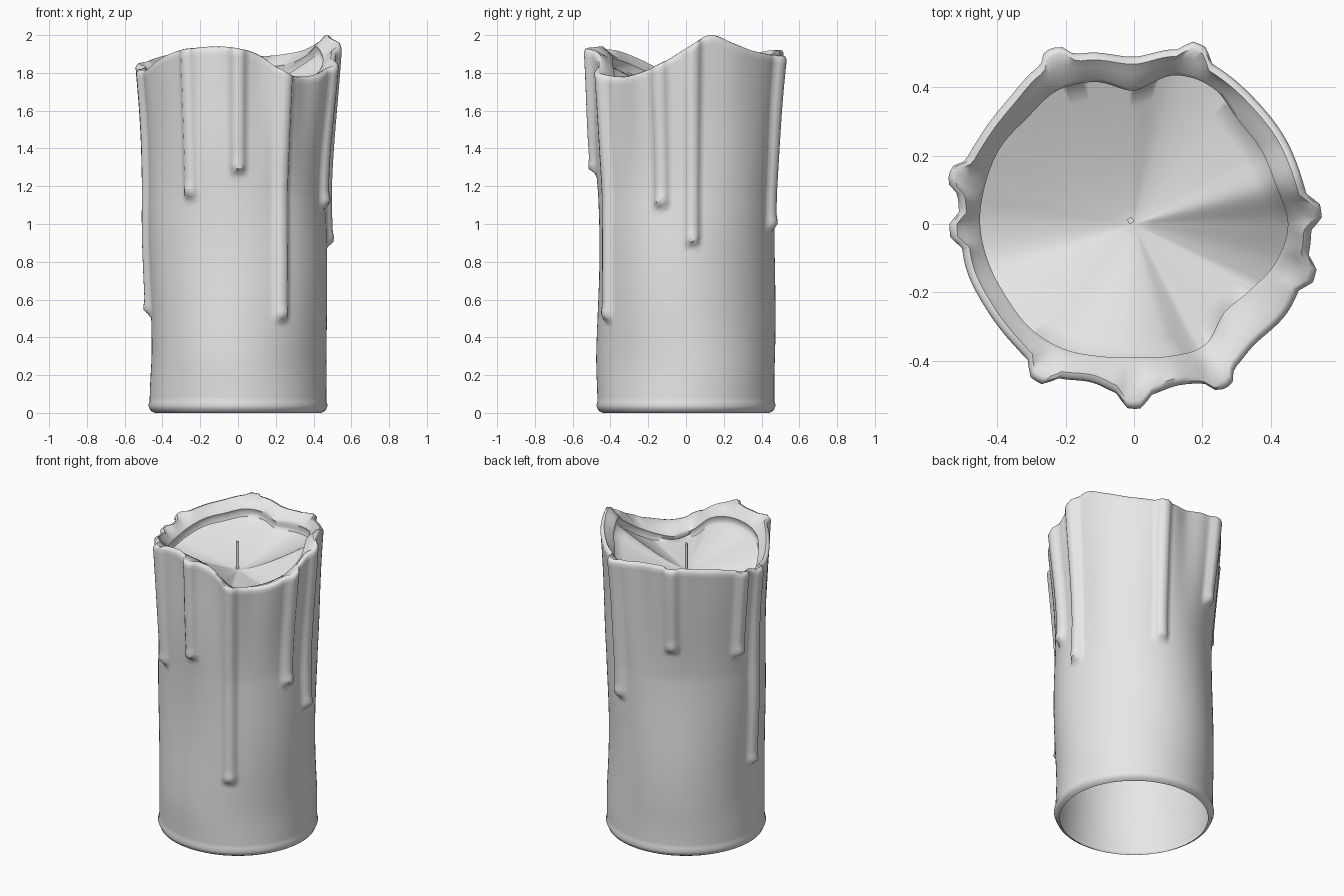
import bpy, bmesh, math
from mathutils import Vector

if "Cube" in bpy.data.objects:
    bpy.data.objects.remove(bpy.data.objects["Cube"])

wax = bpy.data.materials.new("pale_grey_wax")
wax.use_nodes = True
GREY = (0.8, 0.8, 0.8, 1)
wax.diffuse_color = GREY
wax.node_tree.nodes["Principled BSDF"].inputs["Base Color"].default_value = GREY

# Rim shape, one value every 15 degrees from +x: crest height, outer and inner radius
CREST = [1.93, 2.0, 1.96, 1.92, 1.9, 1.89, 1.9, 1.92, 1.92, 1.9, 1.88, 1.85,
         1.82, 1.82, 1.87, 1.91, 1.93, 1.94, 1.93, 1.89, 1.8, 1.78, 1.8, 1.85]
OUTER = [.54, .53, .53, .53, .54, .55, .51, .54, .56, .54, .54, .55,
         .53, .53, .52, .52, .53, .5, .53, .51, .54, .52, .54, .54]
INNER = [.45, .43, .43, .43, .46, .45, .39, .43, .45, .44, .45, .45,
         .45, .44, .43, .43, .42, .4, .39, .4, .41, .37, .39, .43]

# Wax runs: angle in degrees and height of the lower end
DRIPS = [(270, 1.26), (238, 1.13), (299, .48), (344, 1.08), (4, .88),
         (182, .51), (165, 1.27), (115, 1.34), (70, .96)]

SEGMENTS, WALL_ROWS, BOWL_ROWS = 180, 76, 8
BOWL_Z = 1.67


def smooth(t):
    t = min(1, max(0, t))
    return t * t * (3 - 2 * t)


def around(values, degrees):
    """Periodic Catmull-Rom lookup."""
    n = len(values)
    i, t = divmod(degrees / 360 * n, 1)
    a, b, c, d = (values[(int(i) + k) % n] for k in (-1, 0, 1, 2))
    return b + .5 * t * (c - a + t * (2*a - 5*b + 4*c - d + t * (3*(b - c) + d - a)))


def drip_bulge(degrees, z):
    best = 0
    for angle, end in DRIPS:
        off = abs((degrees - angle + 180) % 360 - 180)
        bead = 1 + .25 * smooth(1 - abs(z - end - .04) / .06)
        best = max(best, bead * smooth((6 - off) / 4) * smooth((z - end) / .03))
    return .032 * best


def wall_radius(degrees, z, crest):
    a = math.radians(degrees)
    dents = .006 * math.sin(3 * a + 4 * z) + .005 * math.sin(2 * a - 5 * z)
    base = .468 + dents * smooth(z * 3)
    flare = max(0, (z - 1.15) / (crest - 1.15)) ** 1.2
    top = around(OUTER, degrees) - .02
    return base + (top - base) * flare + drip_bulge(degrees, z)


def column(degrees):
    """Radius and height pairs from the open foot, over the rim, into the bowl."""
    crest, inner = around(CREST, degrees), around(INNER, degrees)
    points = [(.44, 0), (.463, .012), (.475, .04)]
    for k in range(WALL_ROWS):
        z = .06 + (crest - .08) * k / (WALL_ROWS - 1)
        points.append((wall_radius(degrees, z, crest), z))
    lip = points[-1][0]
    points += [(lip - .008, crest - .004), (lip - .022, crest),
               ((lip + inner) / 2, crest - .02), (inner + .01, crest - .045),
               (inner, crest - .06), (inner + .008, crest - .085)]
    edge = max(crest - .11, BOWL_Z + .03)
    for k in range(BOWL_ROWS):
        t = 1 - k / BOWL_ROWS
        points.append((inner * t, BOWL_Z + (edge - BOWL_Z) * t ** 1.3))
    return points


def finish(name, bm):
    mesh = bpy.data.meshes.new(name)
    bmesh.ops.recalc_face_normals(bm, faces=bm.faces)
    bm.to_mesh(mesh)
    bm.free()
    obj = bpy.data.objects.new(name, mesh)
    bpy.context.collection.objects.link(obj)
    mesh.materials.append(wax)
    return obj


# Candle body: wall, melted rim and hollow bowl as one skin
bm = bmesh.new()
columns = []
for s in range(SEGMENTS):
    degrees = 360 * s / SEGMENTS
    a = math.radians(degrees)
    columns.append([bm.verts.new((r * math.cos(a), r * math.sin(a), z))
                    for r, z in column(degrees)])
centre = bm.verts.new((0, 0, BOWL_Z))
for s, left in enumerate(columns):
    right = columns[(s + 1) % SEGMENTS]
    for k in range(len(left) - 1):
        bm.faces.new((left[k], right[k], right[k + 1], left[k + 1]))
    bm.faces.new((left[-1], right[-1], centre))
body = finish("candle_body", bm)
# Point the skin outward even though the foot is open
if sum(p.normal.dot(Vector((p.center.x, p.center.y, 0)))
       for p in body.data.polygons if p.center.z < 1) < 0:
    body.data.flip_normals()
bpy.ops.object.select_all(action="DESELECT")
body.select_set(True)
bpy.context.view_layer.objects.active = body
bpy.ops.object.shade_smooth_by_angle(angle=math.radians(50))

# Wick: thin, slightly turned square post
bm = bmesh.new()
bmesh.ops.create_cube(bm, size=1)
bmesh.ops.scale(bm, vec=(.016, .016, .2), verts=bm.verts)
wick = finish("wick", bm)
wick.location = (-.01, .01, 1.75)
wick.rotation_euler.z = math.radians(30)
